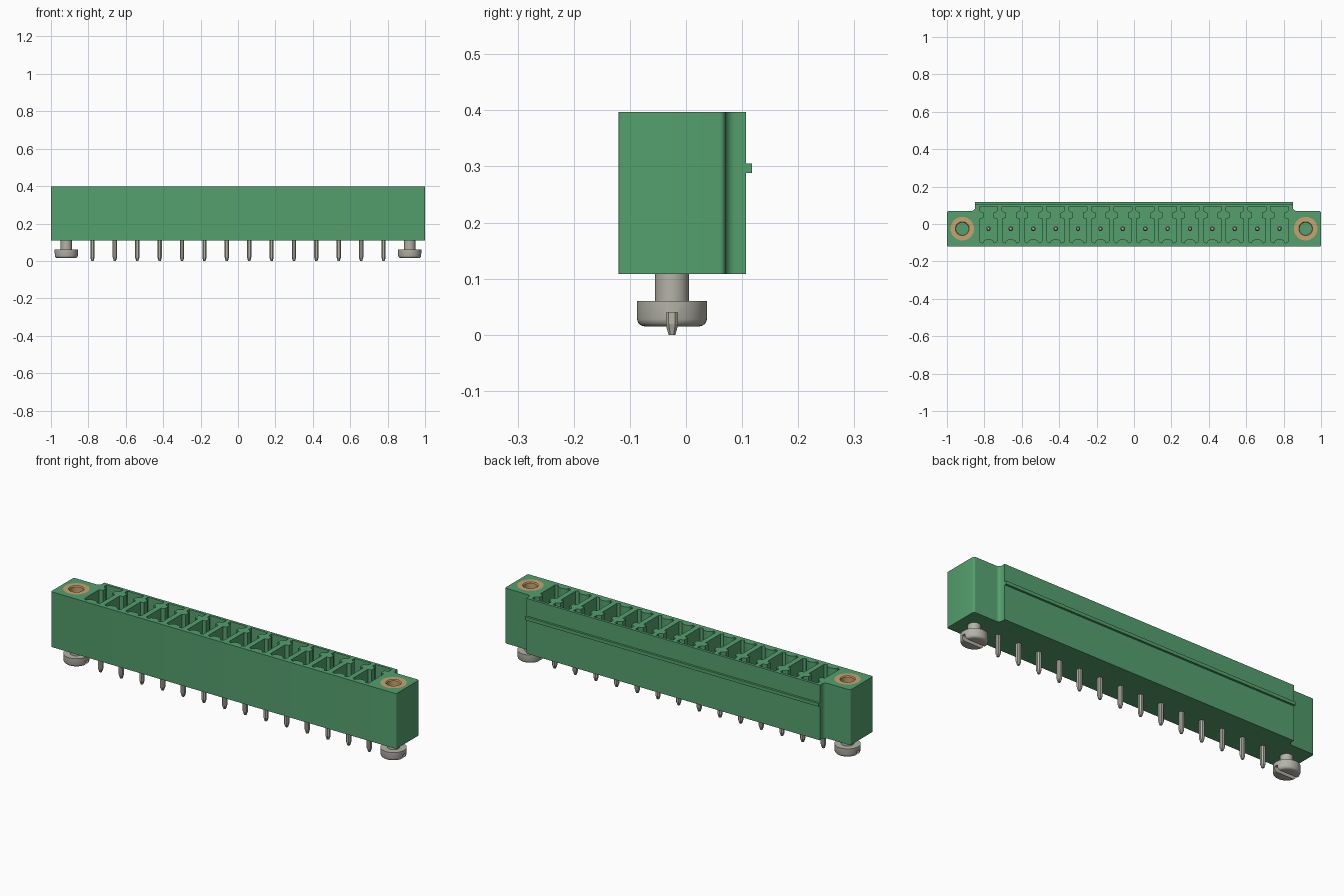
import bpy, bmesh, math
from mathutils import Vector

cube = bpy.data.objects.get("Cube")
if cube:
    bpy.data.objects.remove(cube, do_unlink=True)


def material(name, rgb, metal=0.0):
    m = bpy.data.materials.new(name)
    m.use_nodes = True
    m.diffuse_color = (*rgb, 1)
    m.node_tree.nodes["Principled BSDF"].inputs["Base Color"].default_value = (*rgb, 1)
    return m


GREEN = material("green plastic", (0.089, 0.351, 0.156))
STEEL = material("tinned steel", (0.46, 0.45, 0.39))
BRASS = material("brass", (0.58, 0.37, 0.16))

BOTTOM, TOP = 0.108, 0.397
MID_Y = -0.025
SCREW_X = 0.918
PITCH, COUNT = 0.1197, 14
PIN_XS = [(i - (COUNT - 1) / 2) * PITCH for i in range(COUNT)]


def finish(name, bm, mat, smooth=True):
    bmesh.ops.recalc_face_normals(bm, faces=bm.faces[:])
    me = bpy.data.meshes.new(name)
    bm.to_mesh(me)
    bm.free()
    ob = bpy.data.objects.new(name, me)
    bpy.context.collection.objects.link(ob)
    if mat:
        me.materials.append(mat)
    if smooth:
        shade(ob)
    return ob


def activate(ob):
    bpy.ops.object.select_all(action='DESELECT')
    ob.select_set(True)
    bpy.context.view_layer.objects.active = ob


def shade(ob):
    activate(ob)
    bpy.ops.object.shade_smooth_by_angle(angle=math.radians(32))


def loft(bm, rings):
    """Closed solid through a list of equal-length point rings."""
    rows = [[bm.verts.new(p) for p in ring] for ring in rings]
    n = len(rows[0])
    for a, b in zip(rows, rows[1:]):
        for i in range(n):
            j = (i + 1) % n
            bm.faces.new((a[i], a[j], b[j], b[i]))
    bm.faces.new(rows[0][::-1])
    bm.faces.new(rows[-1])


def prism(bm, outline, z0, z1, dx=0):
    loft(bm, [[(x + dx, y, z) for x, y in outline] for z in (z0, z1)])


def circle(r, cx=0, cy=MID_Y, n=40):
    return [(cx + r * math.cos(2 * math.pi * i / n),
             cy + r * math.sin(2 * math.pi * i / n)) for i in range(n)]


def arc(cx, cy, r, a0, a1, n=6):
    return [(cx + r * math.cos(math.radians(a0 + (a1 - a0) * i / n)),
             cy + r * math.sin(math.radians(a0 + (a1 - a0) * i / n))) for i in range(n + 1)]


def cut(ob, cutter):
    mod = ob.modifiers.new("cut", 'BOOLEAN')
    mod.operation, mod.solver, mod.object = 'DIFFERENCE', 'EXACT', cutter
    activate(ob)
    bpy.ops.object.modifier_apply(modifier=mod.name)
    bpy.data.objects.remove(cutter, do_unlink=True)


# Housing: long block with rounded ends stepped down behind
half = arc(0.994, -0.114, 0.006, -90, 0, 3)
half += arc(0.99, 0.060, 0.010, 0, 90)
half += arc(0.868, 0.088, 0.018, 270, 180)
half += [(0.85, 0.107)]
bm = bmesh.new()
prism(bm, half + [(-x, y) for x, y in reversed(half)], BOTTOM, TOP)
housing = finish("housing", bm, GREEN, smooth=False)

# Contact chambers with keyed slots, and round pockets for the inserts
side = [(0.032, -0.101), (0.046, -0.094), (0.046, 0.028), (0.027, 0.032),
        (0.027, 0.060), (0.040, 0.066), (0.048, 0.072), (0.048, 0.093)]
bump = [(-0.030 * math.cos(math.pi * i / 8), -0.101 + 0.020 * math.sin(math.pi * i / 8))
        for i in range(9)]
chamber = bump + side + [(-x, y) for x, y in reversed(side)]
bm = bmesh.new()
for x in PIN_XS:
    prism(bm, chamber, 0.15, TOP + 0.05, x)
for s in (-1, 1):
    prism(bm, circle(0.063, s * SCREW_X), 0.25, TOP + 0.05)
cutter = finish("chamber_cutter", bm, None, smooth=False)
cutter.hide_render = True
cut(housing, cutter)
shade(housing)

# Locking rib along the back
bm = bmesh.new()
prism(bm, [(-0.85, 0.100), (0.85, 0.100), (0.85, 0.118), (-0.85, 0.118)], 0.288, 0.305)
finish("locking_rib", bm, GREEN, smooth=False)


# Contact pins: chamfered square section with tapered ends
def pin_ring(x, w, z):
    h, c = w / 2, w / 4
    pts = [(h, -c), (h, c), (c, h), (-c, h), (-h, c), (-h, -c), (-c, -h), (c, -h)]
    return [(x + px, MID_Y + py, z) for px, py in pts]


for i, x in enumerate(PIN_XS):
    bm = bmesh.new()
    loft(bm, [pin_ring(x, w, z) for w, z in
              ((0.012, 0), (0.023, 0.019), (0.023, 0.295), (0.013, 0.312))])
    finish(f"contact_pin_{i + 1}", bm, STEEL, smooth=False)

for s, label in ((1, "left"), (-1, "right")):
    cx = s * SCREW_X

    # Slotted mounting screw
    profile = [(0.049, 0.015), (0.055, 0.0165), (0.060, 0.021), (0.0625, 0.028),
               (0.0625, 0.060), (0.030, 0.060), (0.030, BOTTOM + 0.03)]
    bm = bmesh.new()
    loft(bm, [[(x, y, z) for x, y in circle(r, cx)] for r, z in profile])
    screw = finish(f"{label}_screw", bm, STEEL, smooth=False)
    bm = bmesh.new()
    prism(bm, [(cx - 0.1, MID_Y - 0.010), (cx + 0.1, MID_Y - 0.010),
               (cx + 0.1, MID_Y + 0.010), (cx - 0.1, MID_Y + 0.010)], -0.02, 0.040)
    slot = finish("slot_cutter", bm, None, smooth=False)
    slot.hide_render = True
    cut(screw, slot)
    shade(screw)

    # Threaded insert ring
    bm = bmesh.new()
    rows = [[bm.verts.new((x, y, z)) for x, y in circle(r, cx)] for r, z in
            ((0.063, 0.25), (0.063, TOP), (0.037, TOP), (0.033, TOP - 0.005), (0.033, 0.25))]
    for a, b in zip(rows, rows[1:] + rows[:1]):
        for i in range(40):
            j = (i + 1) % 40
            bm.faces.new((a[i], a[j], b[j], b[i]))
    finish(f"{label}_insert", bm, BRASS)
